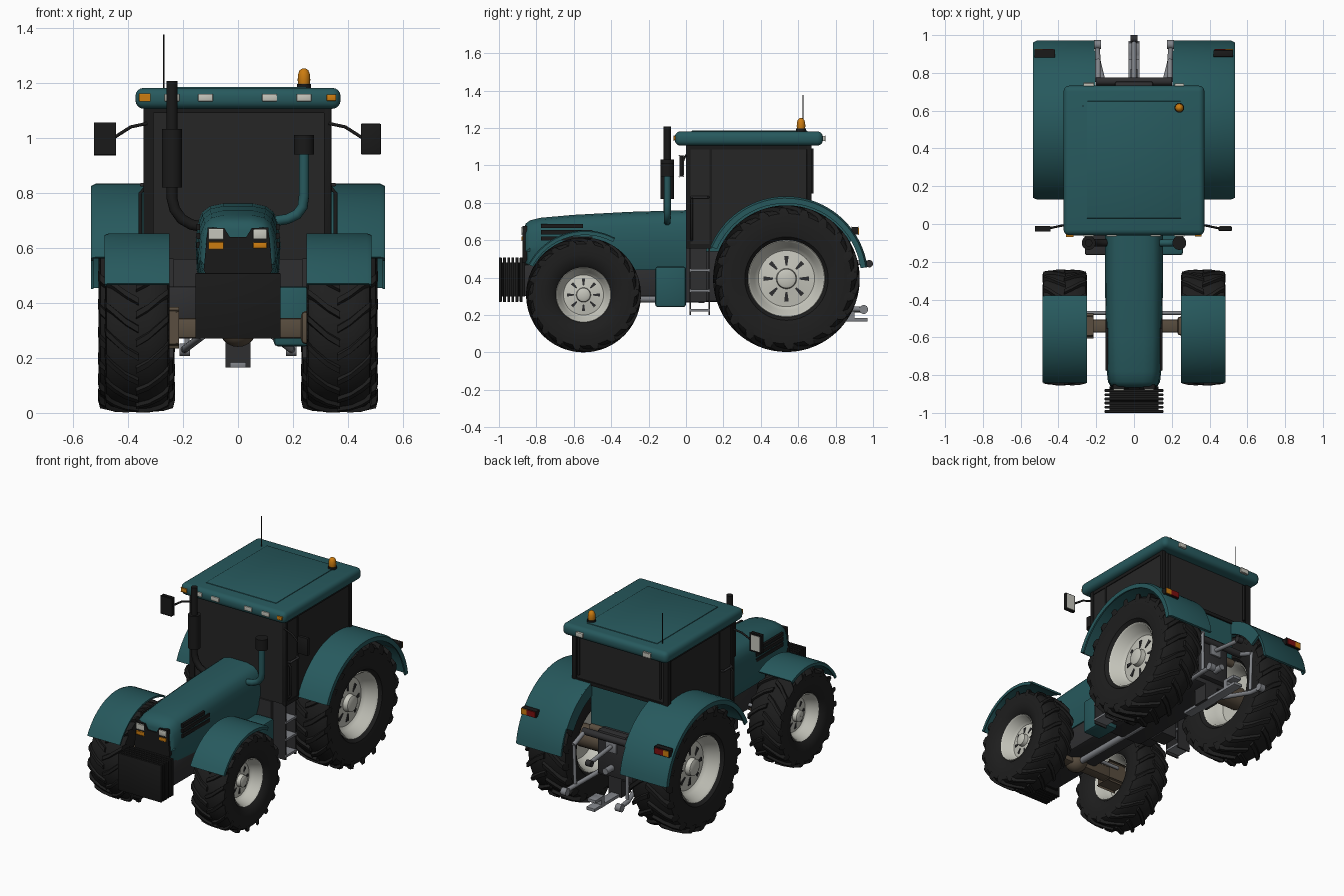
import bpy, bmesh, math
from mathutils import Vector

if "Cube" in bpy.data.objects:
    bpy.data.objects.remove(bpy.data.objects["Cube"])

def mat(name, r, g, b):
    m = bpy.data.materials.new(name)
    m.diffuse_color = (r, g, b, 1)
    m.use_nodes = True
    m.node_tree.nodes["Principled BSDF"].inputs["Base Color"].default_value = m.diffuse_color
    return m

TEAL = mat("teal paint", .020, .100, .110)
RUBBER = mat("tyre rubber", .013, .013, .013)
GLASS = mat("dark glass", .019, .019, .019)
BLACK = mat("black trim", .010, .010, .010)
CAST = mat("dark cast iron", .028, .028, .030)
RIM = mat("pale rim", .56, .56, .50)
BROWN = mat("brown axle", .10, .075, .05)
STEEL = mat("steel", .22, .23, .25)
AMBER = mat("amber", .60, .20, .005)
RED = mat("red lamp", .20, .005, .005)

def finish(name, bm, m, bevel=0, angle=35, seg=2):
    if bevel:
        bmesh.ops.bevel(bm, geom=bm.edges[:], offset=bevel, segments=seg, affect='EDGES', profile=.5)
    bmesh.ops.recalc_face_normals(bm, faces=bm.faces[:])
    me = bpy.data.meshes.new(name)
    bm.to_mesh(me); bm.free()
    me.materials.append(m)
    me.polygons.foreach_set("use_smooth", [True] * len(me.polygons))
    me.set_sharp_from_angle(angle=math.radians(angle))
    o = bpy.data.objects.new(name, me)
    bpy.context.collection.objects.link(o)
    return o

def box(name, x, y, z, m, bevel=0, both=False, seg=2):
    for s in ((1, -1) if both else (1,)):
        bm = bmesh.new()
        bmesh.ops.create_cube(bm, size=1)
        for v in bm.verts:
            v.co = (s * x[v.co.x > 0], y[v.co.y > 0], z[v.co.z > 0])
        finish(name, bm, m, bevel, seg=seg)

def rings(bm, loops, closed=False, caps=True):
    """Skin a row of equal-length closed loops."""
    vs = [[bm.verts.new(p) for p in l] for l in loops]
    n = len(vs[0])
    for a, b in zip(vs, vs[1:] + ([vs[0]] if closed else [])):
        for i in range(n):
            bm.faces.new((a[i], a[(i + 1) % n], b[(i + 1) % n], b[i]))
    if caps and not closed:
        bm.faces.new(vs[0]); bm.faces.new(vs[-1])

def sweep(name, prof, c, a0, a1, n, m, full=False, angle=35):
    """Sweep an (x, r) profile about the x axis through c = (y, z)."""
    bm = bmesh.new()
    k = n if full else n + 1
    rings(bm, [[(x, c[0] + r * math.cos(t), c[1] + r * math.sin(t)) for x, r in prof]
               for t in (math.radians(a0 + (a1 - a0) * i / n) for i in range(k))], closed=full)
    return finish(name, bm, m, angle=angle)

def tube(name, pts, r, m, both=False, sides=12):
    for s in ((1, -1) if both else (1,)):
        P = [Vector((s * p[0], p[1], p[2])) for p in pts]
        bm, loops = bmesh.new(), []
        for i, p in enumerate(P):
            d = (P[min(i + 1, len(P) - 1)] - P[max(i - 1, 0)]).normalized()
            u = d.orthogonal().normalized() if i == 0 else (u - d * u.dot(d)).normalized()
            w = d.cross(u)
            loops.append([p + r * (u * math.cos(t) + w * math.sin(t))
                          for t in (2 * math.pi * j / sides for j in range(sides))])
        rings(bm, loops)
        finish(name, bm, m, angle=50)

def prism(name, pts, x0, x1, m):
    """Extrude a (y, z) outline along x."""
    bm = bmesh.new()
    rings(bm, [[(x, y, z) for y, z in pts] for x in (x0, x1)])
    return finish(name, bm, m)

# --- wheels: tyre, chevron lugs, dished rim, slots and hub bolts
def wheel(tag, s, cx, c, hw, R, rr, lugs):
    X = lambda f: s * (cx + f * hw)
    Rt = R * .955
    tyre = [(-.72, rr), (-.9, rr + .02), (-1, rr + (Rt - rr) * .5), (-.95, Rt * .93), (-.8, Rt * .975), (-.4, Rt),
            (.4, Rt), (.8, Rt * .975), (.95, Rt * .93), (1, rr + (Rt - rr) * .5), (.9, rr + .02), (.72, rr)]
    sweep(tag + "_tyre", [(X(f), r) for f, r in tyre], c, 0, 360, 56, RUBBER, True)
    bm = bmesh.new()
    path = [(-.04, 1, 1), (.35, .75, 1), (.7, .42, .99), (.96, .16, .965), (1.01, 0, .9)]
    for side in (1, -1):
        for i in range(lugs):
            base = 2 * math.pi * (i + (.5 if side < 0 else 0)) / lugs
            loops = []
            for f, lead, k in path:
                a, w = base + lead * hw * .95 / R, .034 * R / .39
                loops.append([(X(side * f), c[0] + r * math.cos(b), c[1] + r * math.sin(b)) for r, b in
                              ((R * (k - .07), a - .65 * w / R), (R * k, a - .42 * w / R),
                               (R * k, a + .42 * w / R), (R * (k - .07), a + .65 * w / R))])
            rings(bm, loops)
    finish(tag + "_tread_lugs", bm, RUBBER, angle=25)
    rim = [(.74, rr * 1.02), (.78, rr), (.72, rr * .95), (.3, rr * .84), (.18, rr * .74), (.25, rr * .4), (.28, rr * .27),
           (.5, rr * .25), (.55, rr * .18), (.55, .001), (0, .001), (0, rr * .74), (-.3, rr * .86), (-.72, rr * .95),
           (-.78, rr), (-.74, rr * 1.02)]
    sweep(tag + "_rim", [(X(f), r) for f, r in rim], c, 0, 360, 48, RIM, True)
    bm = bmesh.new()
    for i in range(8):
        a = math.pi * (i + .5) / 4 + math.pi / 8
        e, t = Vector((0, math.cos(a), math.sin(a))), Vector((0, -math.sin(a), math.cos(a)))
        o = Vector((0, c[0], c[1]))
        rings(bm, [[o + Vector((X(f + off), 0, 0)) + e * (rr * r) + t * (rr * w) for f, r, w in
                    ((.25, .35, -.025), (.215, .6, -.06), (.215, .6, .06), (.25, .35, .025))] for off in (-.01, .03)])
    finish(tag + "_rim_slots", bm, CAST)

for s in (1, -1):
    wheel("rear", s, .369, (.537, .395), .138, .392, .203, 20)
    wheel("front", s, .367, (-.548, .308), .117, .307, .145, 18)
    # --- mudguards
    sweep("rear_fender", [(s * x, r) for x, r in ((.21, .425), (.21, .44), (.515, .44), (.535, .43), (.535, .402),
          (.525, .402), (.525, .425))], (.535, .395), 157, 8, 32, TEAL)
    sweep("front_fender", [(s * x, r) for x, r in ((.25, .332), (.25, .343), (.47, .343), (.485, .337), (.485, .318),
          (.478, .318), (.478, .332))], (-.54, .31), 152, 62, 16, TEAL)
    # fender side skirt between fender and cab body
    sweep("fender_inner_skirt", [(s * .205, .36), (s * .205, .44), (s * .22, .44), (s * .22, .36)],
          (.535, .395), 157, 30, 24, TEAL)

# --- hood, lofted along y: (y, half width, top, bottom)
bm, loops = bmesh.new(), []
for y, w, t, b in ((-.865, .105, .665, .50), (-.858, .122, .69, .48), (-.835, .134, .708, .46), (-.78, .14, .722, .45),
                   (-.6, .145, .738, .44), (-.3, .149, .754, .44), (.01, .15, .763, .44)):
    half = [(.86, b), (1, b + .08), (1.03, t - .15), (.98, t - .075), (.87, t - .034), (.68, t - .012), (.36, t - .002)]
    loops.append([(w * f, y, z) for f, z in half] + [(-w * f, y, z) for f, z in half[::-1]])
rings(bm, loops)
finish("hood", bm, TEAL, angle=50)
# grille, headlamps, indicators
bm = bmesh.new()
rings(bm, [[(x, y, z) for x, z in ((-.09, .45), (-.125, .52), (-.11, .675), (-.05, .672), (-.03, .64), (.03, .64),
            (.05, .672), (.11, .675), (.125, .52), (.09, .45))] for y in (-.873, -.85)])
finish("grille", bm, BLACK)
box("headlamp", (.055, .105), (-.88, -.862), (.632, .667), RIM, .003, True)
box("front_indicator", (.055, .105), (-.88, -.862), (.598, .620), AMBER, .003, True)
for z in (.61, .643, .676):
    box("hood_vent", (.138, .1515), (-.775, -.55 if z > .65 else -.5), (z - .011, z + .011), BLACK, 0, True)

# --- chassis, engine, gearbox
box("engine_block", (-.12, .12), (-.865, -.1), (.30, .47), CAST, .01)
box("gearbox", (-.13, .13), (-.1, .72), (.27, .56), CAST, .015)
box("front_support", (-.09, .09), (-.885, -.8), (.33, .5), BLACK)
# --- front ballast plates
box("weight_core", (-.13, .13), (-.99, -.86), (.30, .48), BLACK)
for i in range(6):
    y = -1 + i * .0222
    box("weight_plate", (-.155, .155), (y, y + .015), (.27, .508), BLACK, .003)

# --- axles and drive line
box("front_axle", (-.27, .27), (-.575, -.505), (.27, .345), BROWN, .012)
bm = bmesh.new()
bmesh.ops.create_uvsphere(bm, u_segments=20, v_segments=12, radius=.07)
for v in bm.verts:
    v.co += Vector((0, -.54, .31))
finish("front_differential", bm, BROWN)
box("axle_knuckle", (.23, .33), (-.59, -.49), (.25, .37), BROWN, .015, True)
tube("steering_rod", [(-.27, -.47, .33), (.27, -.47, .33)], .011, STEEL)
tube("drive_shaft", [(0, -.5, .29), (0, .1, .285)], .02, STEEL)
tube("rear_axle", [(-.36, .537, .395), (.36, .537, .395)], .07, BROWN, sides=20)
tube("rear_cross_tube", [(-.21, .66, .53), (.21, .66, .53)], .025, BROWN)

# --- fuel tank, battery box, steps
box("fuel_tank", (.13, .26), (-.165, 0), (.242, .46), TEAL, .015)
box("battery_box", (-.26, -.12), (-.165, 0), (.33, .46), CAST, .01)
box("step_panel", (.13, .235), (.0, .11), (.27, .56), CAST, 0, True)
for y in (.022, .125):
    box("step_rail", (.235, .325), (y - .004, y + .004), (.20, .56), CAST, 0, True)
for z in (.225, .33, .44):
    box("step_tread", (.235, .33), (.02, .127), (z - .007, z + .007), STEEL, 0, True)

# --- cab: glass body with wheel-arch cut, posts, lower body
arch = [(.535 + .432 * math.cos(math.radians(a)), .395 + .432 * math.sin(math.radians(a))) for a in range(157, 72, -7)]
prism("cab_glass", [(.008, .56)] + arch + [(.662, .805), (.662, 1.115), (.008, 1.115)], -.333, .333, GLASS)
prism("cab_lower_body", [(.02, .54), (.66, .54), (.66, .81), (.02, .81)], -.212, .212, TEAL)
box("front_post", (.312, .34), (0, .025), (.56, 1.11), BLACK, .004, True)
box("rear_post", (.312, .34), (.645, .672), (.80, 1.11), BLACK, .004, True)
box("door_post", (.325, .337), (.125, .14), (.58, 1.11), BLACK, 0, True)
box("door_sill", (.325, .338), (0, .135), (.555, .58), BLACK, 0, True)
box("roof_rail", (.325, .338), (.0, .67), (1.085, 1.11), BLACK, 0, True)
box("rear_sill", (-.33, .33), (.65, .67), (.80, .822), BLACK)
box("front_header", (-.33, .33), (.0, .02), (1.09, 1.112), BLACK)
tube("door_handle", [(.334, .03, .83), (.35, .035, .83), (.35, .115, .83), (.334, .12, .83)], .007, CAST, True)
tube("grab_rail", [(.335, .03, .6), (.355, .03, .62), (.355, .03, .80), (.335, .03, .82)], .007, BLACK, True)
tube("rear_wiper", [(.29, .675, .85), (.29, .675, 1.09)], .008, BLACK, True)

# --- roof with raised panel, lamps, beacon, aerial
box("roof", (-.373, .373), (-.06, .732), (1.106, 1.182), TEAL, .03, seg=4)
box("roof_panel", (-.25, .25), (.03, .65), (1.17, 1.186), TEAL, .003)
for x in (-.24, -.118, .115, .24):
    box("roof_lamp", (x - .027, x + .027), (-.067, -.05), (1.133, 1.160), RIM, .003)
box("roof_indicator", (.322, .357), (-.066, -.04), (1.135, 1.158), AMBER, .003, True)
box("rear_roof_lamp", (.215, .265), (.725, .745), (1.13, 1.158), RIM, .003, True)
bm = bmesh.new()
rings(bm, [[(.24 + r * math.cos(t), .615 + r * math.sin(t), z) for t in (math.pi * j / 8 for j in range(16))]
           for r, z in ((.021, 1.195), (.023, 1.21), (.022, 1.23), (.016, 1.246), (.006, 1.253))])
finish("beacon", bm, AMBER, angle=50)
tube("beacon_base", [(.24, .615, 1.18), (.24, .615, 1.197)], .026, BLACK, sides=16)
tube("aerial", [(-.27, .625, 1.18), (-.27, .625, 1.377)], .0025, BLACK, sides=6)

# --- exhaust and air intake
tube("exhaust_pipe", [(-.12, -.1, .675), (-.17, -.1, .685), (-.205, -.1, .705), (-.23, -.1, .74), (-.24, -.1, .78),
                      (-.24, -.1, .84)], .02, BLACK)
tube("muffler", [(-.24, -.1, .82), (-.24, -.1, 1.033)], .037, BLACK, sides=20)
tube("exhaust_stack", [(-.24, -.1, 1.02), (-.24, -.1, 1.208)], .02, BLACK, sides=16)
tube("intake_pipe", [(.12, -.1, .695), (.18, -.1, .705), (.215, -.1, .722), (.235, -.1, .75), (.24, -.1, .79),
                     (.24, -.1, .96)], .019, TEAL)
tube("intake_cap", [(.24, -.1, .94), (.24, -.1, 1.01)], .037, BLACK, sides=20)

# --- mirrors
tube("mirror_arm", [(.33, .0, 1.053), (.39, -.01, 1.04), (.445, -.022, 1.005), (.47, -.022, .99)], .006, BLACK, True)
box("mirror", (.447, .52), (-.036, -.014), (.94, 1.052), BLACK, .004, True)
box("mirror_glass", (.454, .513), (-.015, -.011), (.948, 1.044), RIM, 0, True)

# --- tail lamps
box("tail_lamp_box", (.42, .525), (.885, .92), (.63, .672), BLACK, .003, True)
box("tail_lamp_red", (.425, .485), (.915, .926), (.632, .668), RED, 0, True)
box("tail_lamp_amber", (.485, .523), (.915, .926), (.632, .668), AMBER, 0, True)

# --- rear hitch
box("hitch_block", (-.10, .10), (.70, .755), (.30, .58), CAST, .01)
box("pto_plate", (-.04, .04), (.75, .765), (.46, .53), STEEL, .004)
tube("pto_shaft", [(0, .74, .36), (0, .82, .36)], .02, STEEL)
tube("lift_shaft", [(-.2, .755, .545), (.2, .755, .545)], .022, CAST)
tube("lift_arm", [(.19, .755, .545), (.19, .87, .50)], .014, STEEL, True)
tube("lift_rod", [(.19, .865, .50), (.185, .86, .25)], .010, STEEL, True)
tube("lower_link", [(.13, .62, .28), (.19, .86, .235), (.195, .95, .23)], .014, STEEL, True)
tube("link_ball", [(.175, .95, .23), (.212, .95, .23)], .024, STEEL, True)
tube("top_link", [(0, .75, .50), (0, .97, .475)], .013, STEEL)
tube("top_link_eye", [(-.018, .98, .475), (.018, .98, .475)], .02, CAST)
box("drawbar", (-.03, .03), (.5, .97), (.165, .185), STEEL, .003)
box("drawbar_bracket", (-.045, .045), (.62, .72), (.165, .29), CAST)
box("drawbar_jaw", (-.03, .03), (.89, .96), (.215, .235), STEEL, .003)
box("drawbar_post", (-.03, .03), (.87, .9), (.165, .235), STEEL)
